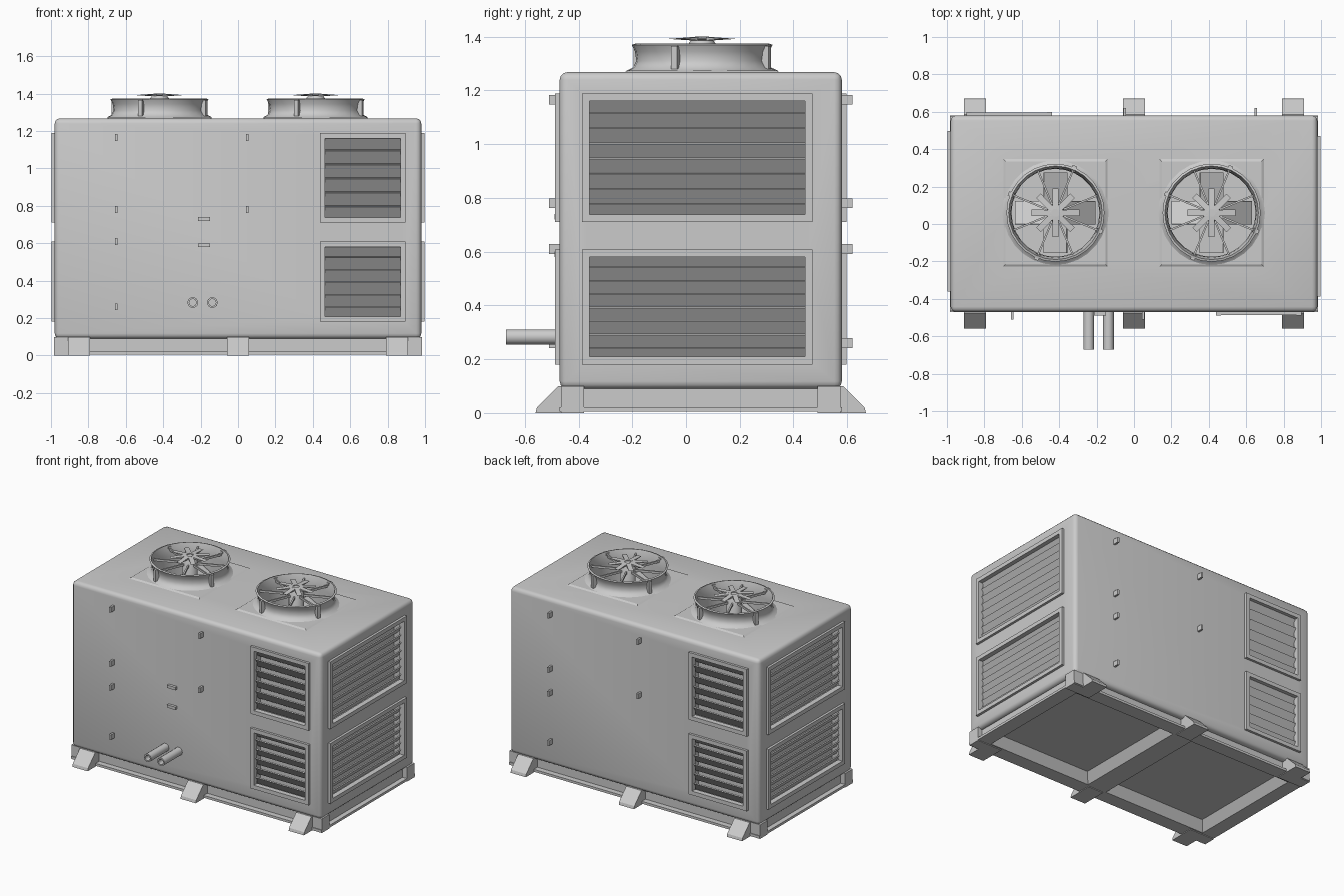
import bpy, bmesh, math
from mathutils import Matrix, Vector

if "Cube" in bpy.data.objects:
    bpy.data.objects.remove(bpy.data.objects["Cube"])

grey = bpy.data.materials.new("painted grey metal")
grey.use_nodes = True
grey.diffuse_color = (0.6, 0.6, 0.6, 1)
grey.node_tree.nodes["Principled BSDF"].inputs["Base Color"].default_value = (0.6, 0.6, 0.6, 1)

YC = 0.055                      # depth centre of the cabinet
FRONT, BACK, SIDE = -0.47, 0.58, 0.98
# half turn about the cabinet axis: the back repeats the front
HALF_TURN = Matrix.Translation((0, YC, 0)) @ Matrix.Rotation(math.pi, 4, 'Z') @ Matrix.Translation((0, -YC, 0))
IDENT = Matrix.Identity(4)


def finish(name, bm, matrix=IDENT, smooth=None):
    bmesh.ops.transform(bm, matrix=matrix, verts=bm.verts)
    bmesh.ops.recalc_face_normals(bm, faces=bm.faces)
    mesh = bpy.data.meshes.new(name)
    bm.to_mesh(mesh)
    bm.free()
    mesh.materials.append(grey)
    obj = bpy.data.objects.new(name, mesh)
    bpy.context.collection.objects.link(obj)
    if smooth:
        select(obj)
        bpy.ops.object.shade_smooth_by_angle(angle=math.radians(smooth))
    return obj


def select(obj):
    bpy.ops.object.select_all(action='DESELECT')
    obj.select_set(True)
    bpy.context.view_layer.objects.active = obj


def add_box(bm, lo, hi, matrix=IDENT):
    lo, hi = Vector(lo), Vector(hi)
    m = matrix @ Matrix.Translation((lo + hi) / 2) @ Matrix.Diagonal((*(hi - lo), 1))
    return bmesh.ops.create_cube(bm, size=1, matrix=m)["verts"]


def box(name, lo, hi, matrix=IDENT):
    bm = bmesh.new()
    add_box(bm, lo, hi)
    return finish(name, bm, matrix)


def lathe(name, profile, matrix, steps=28, smooth=40):
    bm = bmesh.new()
    verts = [bm.verts.new((r, 0, z)) for r, z in profile]
    edges = [bm.edges.new(pair) for pair in zip(verts, verts[1:])]
    bmesh.ops.spin(bm, geom=verts + edges, axis=(0, 0, 1), cent=(0, 0, 0),
                   angle=math.tau, steps=steps)
    bmesh.ops.remove_doubles(bm, verts=bm.verts, dist=1e-4)
    return finish(name, bm, matrix, smooth)


def extrude_x(name, outline, x0, x1, matrix=IDENT):
    bm = bmesh.new()
    face = bm.faces.new([bm.verts.new((x0, y, z)) for y, z in outline])
    new = bmesh.ops.extrude_face_region(bm, geom=[face])["geom"]
    bmesh.ops.translate(bm, vec=(x1 - x0, 0, 0),
                        verts=[v for v in new if isinstance(v, bmesh.types.BMVert)])
    return finish(name, bm, matrix)


def cut(target, cutters):
    for cutter in cutters:
        cutter.hide_render = True
        mod = target.modifiers.new("cut", 'BOOLEAN')
        mod.operation, mod.solver, mod.object = 'DIFFERENCE', 'EXACT', cutter
        select(target)
        bpy.ops.object.modifier_apply(modifier=mod.name)
        bpy.data.objects.remove(cutter)


def grille(name, width, height, count, matrix):
    """Louvred grille facing -y, centred on its own origin."""
    w, h, rim = width / 2, height / 2, 0.014
    bm = bmesh.new()
    for s in (-1, 1):
        add_box(bm, (s * w - rim, -0.018, -h - rim), (s * w + rim, 0.02, h + rim))
        add_box(bm, (-w, -0.017, s * h - rim), (w, 0.02, s * h + rim))
    pitch = height / count
    for i in range(count):
        m = Matrix.Translation((0, 0.028, -h + (i + 0.5) * pitch)) @ Matrix.Rotation(math.radians(35), 4, 'X')
        add_box(bm, (-w, -0.004, -pitch * 0.56), (w, 0.004, pitch * 0.56), m)
    finish(name, bm, matrix)


# cabinet
bm = bmesh.new()
add_box(bm, (-SIDE, FRONT, 0.09), (SIDE, BACK, 1.268))
bmesh.ops.bevel(bm, geom=bm.edges[:], offset=0.028, segments=3, affect='EDGES', profile=0.5)
cabinet = finish("cabinet", bm)

# louvre openings and grilles: two per face, on the front, back and both ends
FAN_X = (-0.42, 0.415)
cutters, grilles = [], []
for row, low, high in (("lower", 0.185, 0.605), ("upper", 0.715, 1.185)):
    mid, tall = (low + high) / 2, high - low
    front = Matrix.Translation((0.667, FRONT, mid))
    end = Matrix.Translation((SIDE, 0.042, mid)) @ Matrix.Rotation(math.pi / 2, 4, 'Z')
    for place, half in (("front", IDENT), ("back", HALF_TURN)):
        grilles.append((f"{place}_{row}_grille", 0.43, tall - 0.02, 6, half @ front))
    for place, half in (("left", IDENT), ("right", HALF_TURN)):
        grilles.append((f"{place}_{row}_grille", 0.83, tall - 0.02, 8, half @ end))
for name, width, height, count, m in grilles:
    cutters.append(box("opening_cutter", (-width / 2, -0.1, -height / 2), (width / 2, 0.075, height / 2), m))
for x in FAN_X:
    bm = bmesh.new()
    bmesh.ops.create_cone(bm, cap_ends=True, segments=28, radius1=0.237, radius2=0.237, depth=0.4,
                          matrix=Matrix.Translation((x, 0.06, 1.3)))
    cutters.append(finish("well_cutter", bm))
cut(cabinet, cutters)
select(cabinet)
bpy.ops.object.shade_smooth_by_angle(angle=math.radians(40))
for g in grilles:
    grille(*g)

# roof fans
for side, x in zip(("right", "left"), FAN_X):
    at = Matrix.Translation((x, 0.06, 0))
    # shallow curb plate under the shroud
    bm = bmesh.new()
    for v in add_box(bm, (-0.31, -0.32, 1.25), (0.31, 0.32, 1.275)):
        if v.co.z > 1.26:
            v.co.x *= 0.86
            v.co.y *= 0.86
    curb = finish(f"{side}_fan_curb", bm, at)
    bm = bmesh.new()
    bmesh.ops.create_cone(bm, cap_ends=True, segments=28, radius1=0.237, radius2=0.237, depth=0.2,
                          matrix=Matrix.Translation((x, 0.06, 1.26)))
    cut(curb, [finish("curb_cutter", bm)])
    lathe(f"{side}_fan_shroud",
          [(0.285, 1.272), (0.258, 1.285), (0.245, 1.31), (0.25, 1.345), (0.262, 1.37),
           (0.25, 1.374), (0.239, 1.34), (0.235, 1.3), (0.235, 1.18)], at)
    lathe(f"{side}_fan_hub", [(0, 1.1), (0.05, 1.1), (0.05, 1.375), (0.035, 1.395), (0, 1.395)], at, 12)
    # guard rods, small star on the hub, blades and rim lugs
    rods, star, blades, lugs = (bmesh.new() for _ in range(4))
    for i in range(8):
        turn = Matrix.Rotation(math.tau * (i + 0.5) / 8, 4, 'Z')
        add_box(rods, (0.04, -0.005, 1.335), (0.245, 0.005, 1.35), turn)
        for v in add_box(star, (0.02, -0.016, 1.385), (0.125, 0.016, 1.4),
                         Matrix.Rotation(math.tau * i / 8, 4, 'Z')):
            if v.co.xy.length > 0.1:
                v.co.xy = v.co.xy.normalized() * 0.13
                v.co.z = 1.392
        if i % 2:
            add_box(lugs, (0.24, -0.012, 1.28), (0.272, 0.012, 1.365), turn)
    for i in range(4):
        tilt = (Matrix.Rotation(math.tau * i / 4, 4, 'Z') @ Matrix.Translation((0, 0, 1.2))
                @ Matrix.Rotation(math.radians(28), 4, 'X'))
        add_box(blades, (0.04, -0.07, -0.004), (0.215, 0.07, 0.004), tilt)
    for part, bm in (("guard", rods), ("hub_star", star), ("blades", blades), ("rim_lugs", lugs)):
        finish(f"{side}_fan_{part}", bm, at)

# base skid with two tapered recesses underneath
base = box("base_skid", (-0.95, FRONT + 0.04, 0.005), (0.95, BACK - 0.04, 0.11))
recesses = []
for s in (-1, 1):
    bm = bmesh.new()
    for v in add_box(bm, (-0.42, -0.44, -0.02), (0.42, 0.44, 0.07)):
        if v.co.z > 0:
            v.co.x *= 0.87
            v.co.y *= 0.87
    recesses.append(finish("recess_cutter", bm, Matrix.Translation((s * 0.48, YC, 0))))
cut(base, recesses)

# bottom flange, corner posts and splayed feet
for place, half in (("front", IDENT), ("back", HALF_TURN)):
    box(f"{place}_base_flange", (-0.97, FRONT, 0.005), (0.97, FRONT + 0.06, 0.022), half)
    box(f"{place}_end_flange", (0.93, FRONT, 0.005), (0.985, BACK, 0.022), half)
    for x in (-0.85, 0, 0.85):
        extrude_x(f"{place}_foot", [(-0.56, 0), (-0.555, 0.02), (-0.475, 0.1), (-0.38, 0.1), (-0.38, 0)],
                  x - 0.06, x + 0.06, half)
    for s in (-1, 1):
        box(f"{place}_corner_post", (s * 0.94 - 0.045, FRONT + 0.005, 0), (s * 0.94 + 0.045, FRONT + 0.09, 0.1), half)

    # door hinges and catches
    for x, heights in ((-0.65, (1.165, 0.78, 0.61, 0.26)), (0.05, (1.165, 0.78))):
        for z in heights:
            bm = bmesh.new()
            add_box(bm, (x - 0.007, FRONT - 0.04, z - 0.018), (x + 0.007, FRONT + 0.01, z + 0.018))
            finish(f"{place}_door_hinge", bm, half)

# door handles on the front
for z in (0.59, 0.73):
    box("door_handle", (-0.215, FRONT - 0.02, z - 0.01), (-0.15, FRONT + 0.01, z + 0.01))

# pipe stubs on the front
for x in (-0.242, -0.137):
    along = Matrix.Translation((x, FRONT, 0.283)) @ Matrix.Rotation(math.pi / 2, 4, 'X')
    lathe("pipe_stub", [(0.029, -0.01), (0.029, 0.2), (0.019, 0.2), (0.019, 0.13), (0, 0.13)], along, 10)
